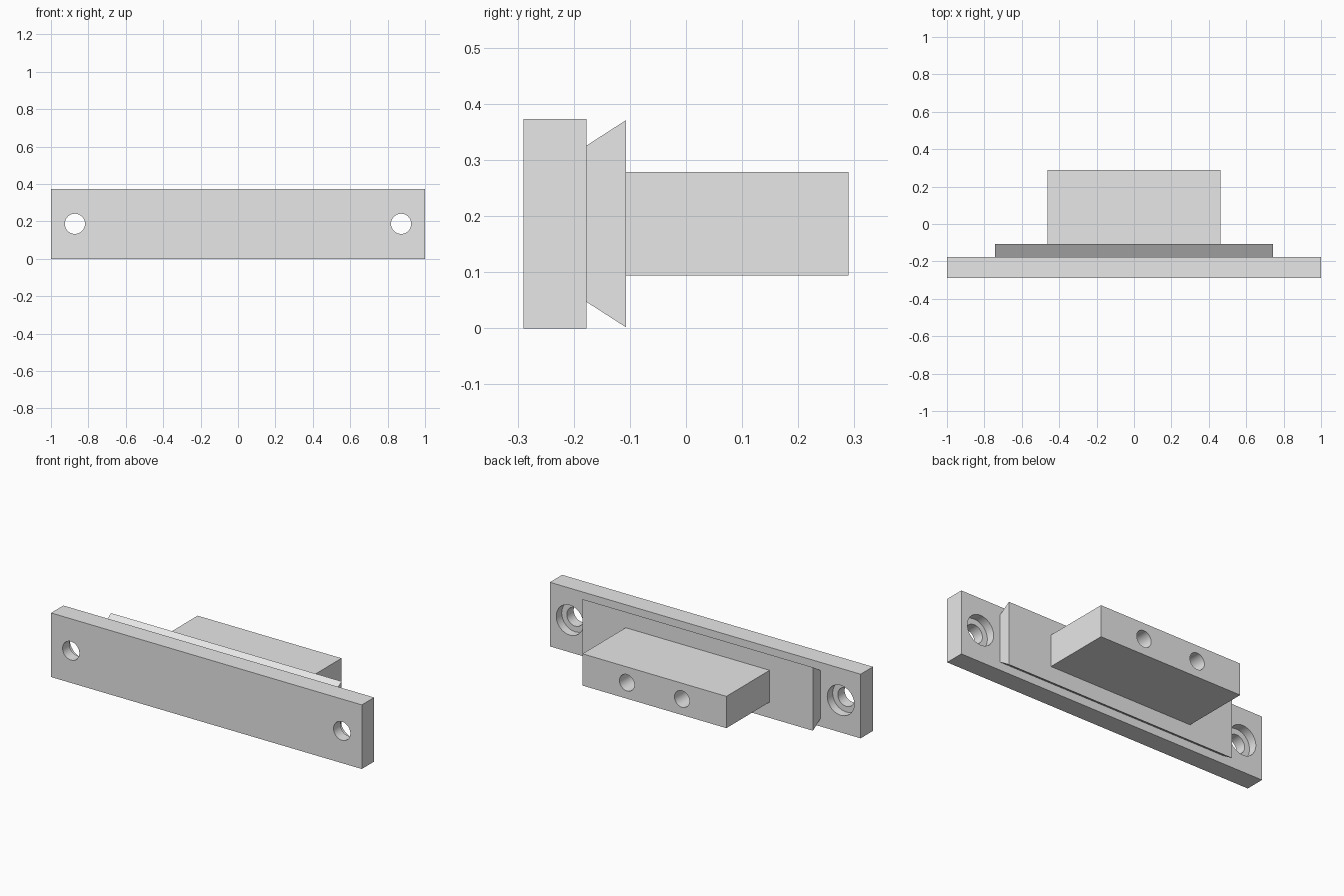
import bpy, math

cube = bpy.data.objects.get("Cube")
if cube:
    bpy.data.objects.remove(cube, do_unlink=True)

grey = bpy.data.materials.new("plain_grey")
grey.use_nodes = True
colour = (0.8, 0.8, 0.8, 1)
grey.diffuse_color = colour
grey.node_tree.nodes["Principled BSDF"].inputs["Base Color"].default_value = colour

MID_Z = 0.187


def bar(name, half_width, profile):
    """Extrude a (y, z) profile along x, centred on x = 0."""
    n = len(profile)
    verts = [(x, y, z) for x in (-half_width, half_width) for y, z in profile]
    faces = [tuple(reversed(range(n))), tuple(range(n, 2 * n))]
    faces += [(i, (i + 1) % n, n + (i + 1) % n, n + i) for i in range(n)]
    mesh = bpy.data.meshes.new(name)
    mesh.from_pydata(verts, [], faces)
    mesh.materials.append(grey)
    obj = bpy.data.objects.new(name, mesh)
    bpy.context.collection.objects.link(obj)
    return obj


def box_profile(y0, y1, z0, z1):
    return [(y0, z0), (y1, z0), (y1, z1), (y0, z1)]


def drill(obj, x, radius, y0, y1):
    """Cut a round hole along y between y0 and y1."""
    bpy.ops.mesh.primitive_cylinder_add(
        vertices=48, radius=radius, depth=y1 - y0,
        location=(x, (y0 + y1) / 2, MID_Z), rotation=(math.pi / 2, 0, 0))
    cutter = bpy.context.object
    cutter.hide_render = True
    cutter.data.materials.append(grey)
    mod = obj.modifiers.new("hole", "BOOLEAN")
    mod.operation = "DIFFERENCE"
    mod.solver = "EXACT"
    mod.object = cutter
    bpy.ops.object.select_all(action="DESELECT")
    bpy.context.view_layer.objects.active = obj
    obj.select_set(True)
    bpy.ops.object.modifier_apply(modifier=mod.name)
    bpy.data.objects.remove(cutter, do_unlink=True)


# Long mounting plate
plate = bar("mounting_plate", 1.0, box_profile(-0.29, -0.177, 0, 0.373))

# Dovetail rail, flaring towards the back
bar("dovetail_rail", 0.742,
    [(-0.177, 0.047), (-0.107, 0.002), (-0.107, 0.371), (-0.177, 0.326)])

# Block standing out at the back
block = bar("rear_block", 0.463, box_profile(-0.107, 0.29, 0.094, 0.279))

# Counterbored plate holes and blind block holes
for side in (-1, 1):
    drill(plate, side * 0.872, 0.054, -0.35, -0.1)
    drill(plate, side * 0.872, 0.087, -0.227, -0.1)
    drill(block, side * 0.177, 0.048, 0.07, 0.35)

for obj in (plate, block):
    bpy.ops.object.select_all(action="DESELECT")
    bpy.context.view_layer.objects.active = obj
    obj.select_set(True)
    bpy.ops.object.shade_smooth_by_angle(angle=math.radians(30))
